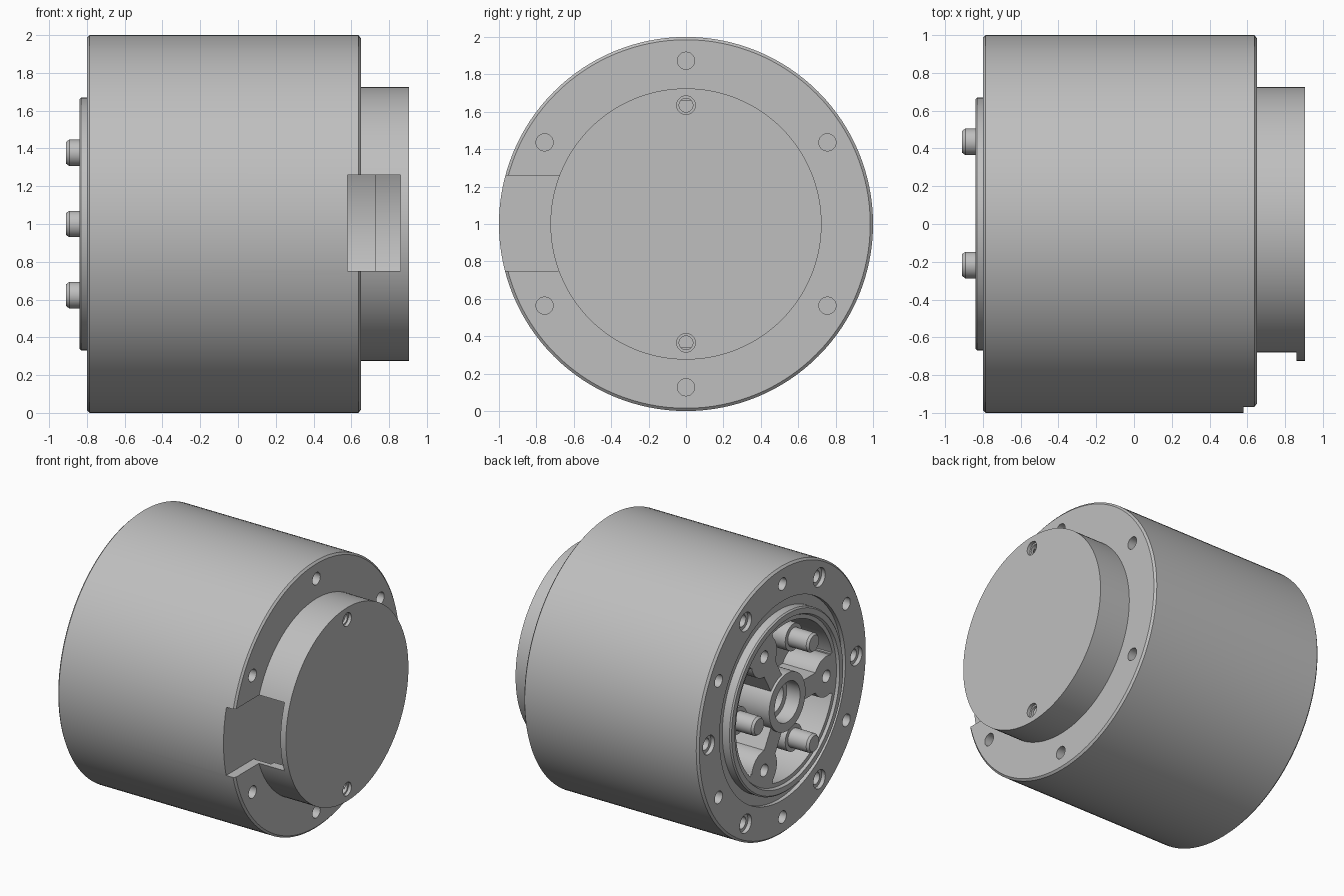
import bpy, bmesh
from math import sin, cos, pi, radians
from mathutils import Matrix, Vector

if "Cube" in bpy.data.objects:
    bpy.data.objects.remove(bpy.data.objects["Cube"], do_unlink=True)

grey = bpy.data.materials.new("machined grey")
grey.use_nodes = True
colour = (0.52, 0.52, 0.52, 1)
grey.diffuse_color = colour
grey.node_tree.nodes["Principled BSDF"].inputs["Base Color"].default_value = colour


def polar(radius, degrees):
    """Centre (y, z) on a bolt circle around the main axis."""
    a = radians(degrees)
    return radius * cos(a), 1 + radius * sin(a)


def lathe(bm, profile, centre=(0, 1), steps=128):
    """Revolve (x, radius) points around an axis parallel to x."""
    cy, cz = centre
    rings = []
    for x, r in profile:
        if r == 0:
            rings.append([bm.verts.new((x, cy, cz))] * steps)
        else:
            rings.append([bm.verts.new((x, cy + r * cos(2 * pi * i / steps),
                                        cz + r * sin(2 * pi * i / steps))) for i in range(steps)])
    pairs = list(zip(rings, rings[1:]))
    if profile[0][1] > 0:
        pairs.append((rings[-1], rings[0]))
    for a, b in pairs:
        for i in range(steps):
            j = (i + 1) % steps
            bm.faces.new(list(dict.fromkeys((a[i], a[j], b[j], b[i]))))


def box(bm, low, high, turn=0):
    """Box with axis-relative corners, turned around the main axis."""
    low, high = Vector(low), Vector(high)
    size = high - low
    m = (Matrix.Translation((0, 0, 1)) @ Matrix.Rotation(radians(turn), 4, 'X')
         @ Matrix.Translation((low + high) / 2) @ Matrix.Diagonal((*size, 1)))
    bmesh.ops.create_cube(bm, size=1, matrix=m)


def finish(bm, name):
    bmesh.ops.recalc_face_normals(bm, faces=bm.faces[:])
    mesh = bpy.data.meshes.new(name)
    bm.to_mesh(mesh)
    bm.free()
    mesh.materials.append(grey)
    ob = bpy.data.objects.new(name, mesh)
    bpy.context.collection.objects.link(ob)
    return ob


def smooth(ob):
    bpy.ops.object.select_all(action='DESELECT')
    ob.select_set(True)
    bpy.context.view_layer.objects.active = ob
    bpy.ops.object.shade_smooth_by_angle(angle=radians(30))


def cut(ob, bm, name):
    """Subtract a helper solid and discard it."""
    tool = finish(bm, name)
    tool.hide_render = True
    mod = ob.modifiers.new(name, 'BOOLEAN')
    mod.operation, mod.solver, mod.object = 'DIFFERENCE', 'EXACT', tool
    bpy.ops.object.select_all(action='DESELECT')
    bpy.context.view_layer.objects.active = ob
    ob.select_set(True)
    bpy.ops.object.modifier_apply(modifier=mod.name)
    bpy.data.objects.remove(tool, do_unlink=True)


# Housing with output flange, annular pocket, hub bore and end cap
bm = bmesh.new()
lathe(bm, [(-.6, 0), (-.6, .11), (-.73, .11), (-.73, .15), (-.84, .15), (-.84, .215),
           (-.55, .215), (-.55, .58), (-.82, .58), (-.82, .61), (-.84, .62), (-.84, .66),
           (-.83, .67), (-.77, .67), (-.77, .745), (-.8, .745), (-.8, .985), (-.785, 1),
           (.637, 1), (.65, .985), (.65, .725), (.905, .725), (.905, 0)])
housing = finish(bm, "housing")

# Hollow space under the cap, and the connector window into it
bm = bmesh.new()
lathe(bm, [(.58, 0), (.58, .69), (.725, .69), (.725, .66), (.86, .66), (.86, 0)])
cut(housing, bm, "cap_cavity")
bm = bmesh.new()
box(bm, (.58, -1.1, -.25), (.86, -.5, .26))
cut(housing, bm, "connector_window")

# Bolt holes on both end faces
bm = bmesh.new()
for k in range(6):
    plain, bolt = polar(.873, 30 + 60 * k), polar(.873, 60 * k)
    lathe(bm, [(.45, 0), (.45, .046), (.7, .046), (.7, 0)], plain, 24)
    lathe(bm, [(-.9, 0), (-.9, .046), (-.6, .046), (-.6, 0)], plain, 24)
    lathe(bm, [(-.9, 0), (-.9, .07), (-.77, .07), (-.77, .045), (-.6, .045), (-.6, 0)], bolt, 24)
for side in (90, 270):
    lathe(bm, [(.8, 0), (.8, .037), (.88, .037), (.88, .05), (1, .05), (1, 0)], polar(.635, side), 24)
cut(housing, bm, "bolt_holes")
smooth(housing)

# Three threaded bosses on spokes that divide the pocket
for k in range(3):
    angle = 60 + 120 * k
    bm = bmesh.new()
    lathe(bm, [(-.54, .045), (-.82, .045), (-.82, .15), (-.54, .15)], polar(.49, angle), 40)
    smooth(finish(bm, f"boss_{k + 1}"))
    bm = bmesh.new()
    box(bm, (-.82, .19, -.075), (-.54, .44, .075), angle)
    box(bm, (-.82, .54, -.15), (-.54, .585, .15), angle)
    finish(bm, f"spoke_{k + 1}")

# Three drive pins with collars, standing in the pocket
for k in range(3):
    bm = bmesh.new()
    lathe(bm, [(-.54, 0), (-.54, .1), (-.74, .1), (-.74, .07), (-.893, .07), (-.91, .058), (-.91, 0)],
          polar(.435, 120 * k), 40)
    smooth(finish(bm, f"drive_pin_{k + 1}"))
